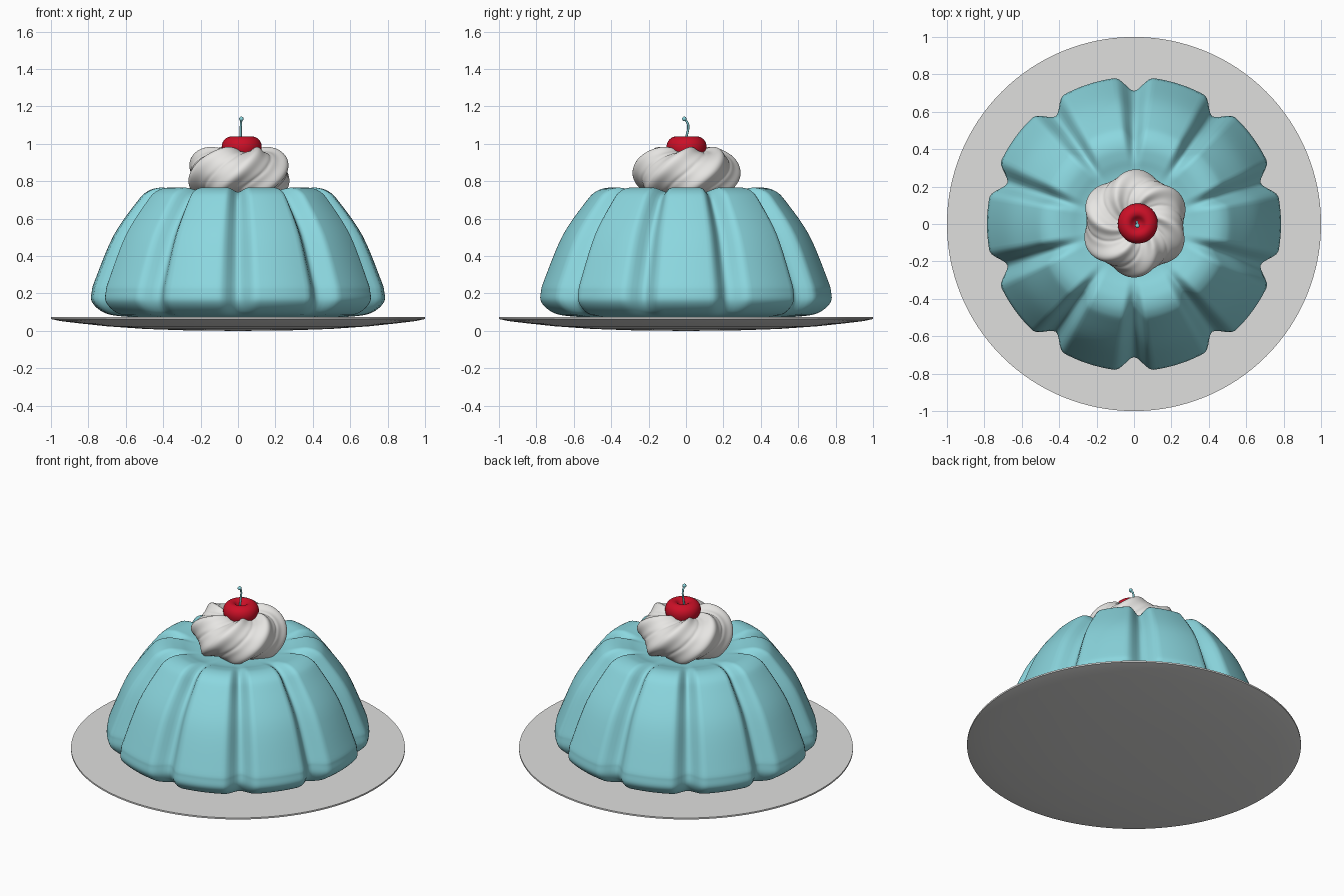
import bpy, math
from math import sin, cos, pi

if "Cube" in bpy.data.objects:
    bpy.data.objects.remove(bpy.data.objects["Cube"])


def material(name, rgb):
    m = bpy.data.materials.new(name)
    m.diffuse_color = (*rgb, 1)
    m.use_nodes = True
    m.node_tree.nodes["Principled BSDF"].inputs["Base Color"].default_value = m.diffuse_color
    return m


BLUE = material("jelly blue", (0.26, 0.68, 0.74))
WHITE = material("cream white", (0.80, 0.79, 0.77))
PLATE = material("plate white", (0.74, 0.74, 0.73))
RED = material("cherry red", (0.60, 0.005, 0.02))


def smooth_profile(pts, steps=5):
    """Catmull-Rom through the profile points."""
    out = []
    for i in range(len(pts) - 1):
        p = [pts[max(i - 1, 0)], pts[i], pts[i + 1], pts[min(i + 2, len(pts) - 1)]]
        for k in range(steps):
            t = k / steps
            out.append(tuple(0.5 * (2 * b + (c - a) * t + (2 * a - 5 * b + 4 * c - d) * t * t
                                    + (3 * b - a - 3 * c + d) * t ** 3)
                             for a, b, c, d in zip(*p)))
    return out + [pts[-1]]


def lathe(name, rows, segs, point, mat, centre=(0, 0), angle=40):
    """Revolve; point(row, theta) gives (r, z). First and last rows are closed to the axis."""
    verts, faces = [], []
    for i in range(rows):
        for j in range(segs):
            th = 2 * pi * j / segs
            r, z = point(i, th)
            verts.append((centre[0] + r * cos(th), centre[1] + r * sin(th), z))
    for i in range(rows - 1):
        for j in range(segs):
            k = (j + 1) % segs
            faces.append((i * segs + j, i * segs + k, (i + 1) * segs + k, (i + 1) * segs + j))
    for i, flip in ((0, True), (rows - 1, False)):
        z = sum(v[2] for v in verts[i * segs:(i + 1) * segs]) / segs
        verts.append((*centre, z))
        c = len(verts) - 1
        for j in range(segs):
            a, b = i * segs + j, i * segs + (j + 1) % segs
            faces.append((c, b, a) if flip else (c, a, b))
    me = bpy.data.meshes.new(name)
    me.from_pydata(verts, [], faces)
    me.materials.append(mat)
    ob = bpy.data.objects.new(name, me)
    bpy.context.collection.objects.link(ob)
    bpy.context.view_layer.objects.active = ob
    ob.select_set(True)
    bpy.ops.object.shade_smooth_by_angle(angle=math.radians(angle))
    ob.select_set(False)
    return ob


# Plate: flat top, shallow curved underside
plate = [(0.05, 0), (0.3, 0.003), (0.5, 0.010), (0.7, 0.024), (0.85, 0.04), (0.95, 0.052),
         (1.0, 0.063), (1.0, 0.073), (0.5, 0.073), (0.05, 0.073)]
lathe("plate", len(plate), 128, lambda i, th: plate[i], PLATE, angle=30)

# Jelly: ten lobes, blended between a ridge profile and a groove profile
ridge = smooth_profile([(0.55, 0.072), (0.68, 0.085), (0.745, 0.115), (0.783, 0.16), (0.782, 0.21),
                        (0.765, 0.27), (0.665, 0.51), (0.54, 0.69), (0.485, 0.745), (0.42, 0.765),
                        (0.35, 0.757), (0.25, 0.735), (0.03, 0.73)])
groove = smooth_profile([(0.55, 0.072), (0.64, 0.085), (0.685, 0.115), (0.71, 0.16), (0.707, 0.21),
                         (0.688, 0.27), (0.585, 0.51), (0.47, 0.67), (0.425, 0.715), (0.38, 0.735),
                         (0.33, 0.742), (0.25, 0.735), (0.03, 0.73)])


def jelly_point(i, th):
    u = th / (pi / 5)
    s = abs(u - round(u)) * 2              # 0 on a ridge, 1 in a groove
    t = max(0.0, (s - 0.58) / 0.42)
    t = t * t * (3 - 2 * t)
    return tuple(a + (b - a) * t for a, b in zip(ridge[i], groove[i]))


lathe("jelly", len(ridge), 240, jelly_point, BLUE, angle=60)

# Whipped cream: twisted ribbed dollop
cream = smooth_profile([(0.17, 0.72), (0.225, 0.755), (0.255, 0.80), (0.263, 0.85), (0.245, 0.905),
                        (0.20, 0.945), (0.14, 0.96), (0.08, 0.955), (0.02, 0.95)], 6)


def cream_point(i, th):
    r, z = cream[i]
    a, b = cream[max(i - 1, 0)], cream[min(i + 1, len(cream) - 1)]
    dx, dz = b[0] - a[0], b[1] - a[1]
    n = math.hypot(dx, dz)
    phi = th - pi / 2 - 1.9 * (i / (len(cream) - 1) - 0.37)
    d = 0.036 * (abs(cos(3 * phi)) - 0.45) + 0.006 * cos(12 * phi)
    d *= min(1, r / 0.16)
    return r + d * dz / n, z - d * dx / n


lathe("whipped_cream", len(cream), 192, cream_point, WHITE, (0.005, 0.003), 60)

# Cherry: squashed ball with a dimple
cherry = smooth_profile([(0.01, 0.88), (0.06, 0.895), (0.095, 0.935), (0.107, 0.98), (0.098, 1.015),
                         (0.072, 1.036), (0.045, 1.035), (0.022, 1.015), (0.004, 1.005)])
lathe("cherry", len(cherry), 48, lambda i, th: cherry[i], RED, (0.02, 0.003), 80)

# Stem: thin bent tube with a knob at the tip
cu = bpy.data.curves.new("cherry_stem", 'CURVE')
cu.dimensions = '3D'
cu.bevel_depth = 0.006
cu.bevel_resolution = 2
cu.use_fill_caps = True
sp = cu.splines.new('POLY')
path = smooth_profile([(0.015, -0.002, 1.0), (0.015, 0.003, 1.04), (0.015, 0.012, 1.08),
                       (0.016, 0.009, 1.11), (0.018, -0.008, 1.132)])
sp.points.add(len(path) - 1)
for p, co in zip(sp.points, path):
    p.co = (*co, 1)
cu.materials.append(BLUE)
bpy.context.collection.objects.link(bpy.data.objects.new("cherry_stem", cu))
bpy.ops.mesh.primitive_uv_sphere_add(segments=16, ring_count=10, radius=0.012,
                                     location=(0.018, -0.009, 1.133))
tip = bpy.context.object
tip.name = "stem_tip"
tip.data.materials.append(BLUE)
bpy.ops.object.shade_smooth()
